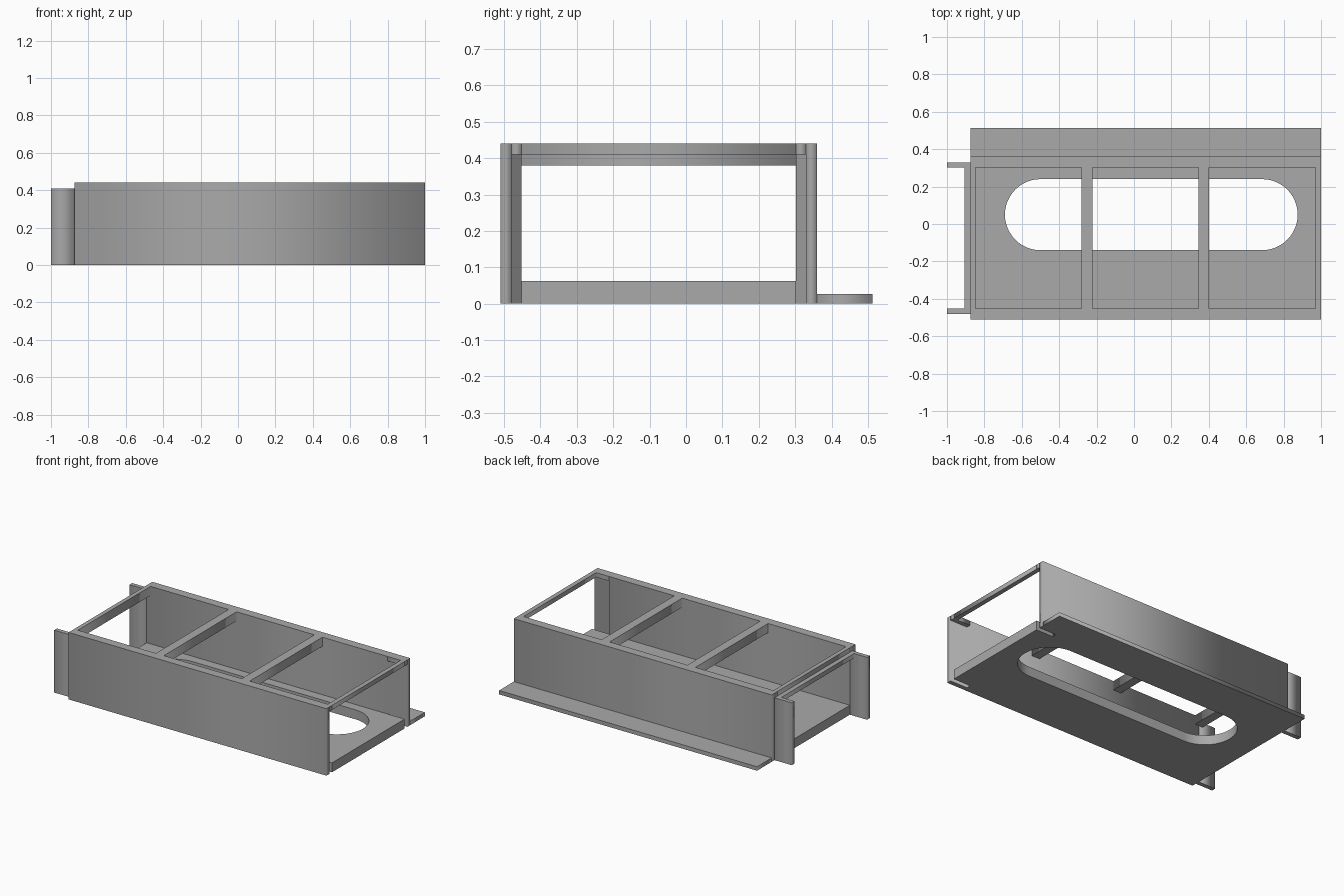
import bpy, bmesh
from math import sin, cos, pi

cube = bpy.data.objects.get("Cube")
if cube:
    bpy.data.objects.remove(cube, do_unlink=True)

grey = bpy.data.materials.new("mid grey")
grey.use_nodes = True
colour = (0.4, 0.4, 0.4, 1)
grey.diffuse_color = colour
grey.node_tree.nodes["Principled BSDF"].inputs["Base Color"].default_value = colour

# Shared dimensions
LEFT, RIGHT, SOCKET = -0.875, 1.0, 0.875
OUT, STEP, INN = 0.435, 0.405, 0.377     # half widths of shell, joint and cavity
MID = -0.075                             # y of the shell's centre line
TOP, JOINT_TOP, BAR_LOW = 0.44, 0.41, 0.38


def prism(name, outlines, z0, z1):
    """Extrude plan outlines (later ones are holes) from z0 to z1."""
    curve = bpy.data.curves.new(name, 'CURVE')
    curve.dimensions = '2D'
    curve.fill_mode = 'BOTH'
    curve.extrude = (z1 - z0) / 2
    for points in outlines:
        spline = curve.splines.new('POLY')
        spline.points.add(len(points) - 1)
        for p, (x, y) in zip(spline.points, points):
            p.co = (x, y, 0, 1)
        spline.use_cyclic_u = True
    temp = bpy.data.objects.new(name + "_outline", curve)
    bpy.context.collection.objects.link(temp)
    bpy.context.view_layer.update()
    graph = bpy.context.evaluated_depsgraph_get()
    mesh = bpy.data.meshes.new_from_object(temp.evaluated_get(graph))
    bpy.data.objects.remove(temp, do_unlink=True)
    bm = bmesh.new()
    bm.from_mesh(mesh)
    bmesh.ops.remove_doubles(bm, verts=bm.verts, dist=0.0001)
    bmesh.ops.translate(bm, verts=bm.verts, vec=(0, 0, (z0 + z1) / 2))
    bmesh.ops.recalc_face_normals(bm, faces=bm.faces)
    bm.to_mesh(mesh)
    bm.free()
    mesh.name = name
    mesh.materials.clear()
    mesh.materials.append(grey)
    obj = bpy.data.objects.new(name, mesh)
    bpy.context.collection.objects.link(obj)
    return obj


def box(name, x0, x1, y0, y1, z0, z1):
    return prism(name, [[(x0, y0), (x1, y0), (x1, y1), (x0, y1)]], z0, z1)


# Side walls, thinned at the right end to receive a neighbour's tongue
for side, s in (("front", -1), ("back", 1)):
    def y(v):
        return MID + s * v
    prism(side + "_wall", [[(LEFT, y(OUT)), (RIGHT, y(OUT)), (RIGHT, y(STEP)),
                            (SOCKET, y(STEP)), (SOCKET, y(INN)), (LEFT, y(INN))]], 0, TOP)
    box(side + "_socket_lip", SOCKET, RIGHT, *sorted((y(INN), y(STEP))), JOINT_TOP, TOP)
    box(side + "_tongue", -1, LEFT, *sorted((y(INN), y(STEP))), 0, JOINT_TOP)

# Top cross members
y0, y1 = MID - INN, MID + INN
for name, x0, x1, z0, z1 in (
        ("left_end_bar", LEFT, -0.847, BAR_LOW, TOP),
        ("left_joint_bar", -0.905, LEFT, BAR_LOW, JOINT_TOP),
        ("left_crossbar", -0.28, -0.222, BAR_LOW, TOP),
        ("right_crossbar", 0.344, 0.402, BAR_LOW, TOP),
        ("right_end_bar", 0.97, RIGHT, JOINT_TOP, TOP)):
    box(name, x0, x1, y0, y1, z0, z1)

# Floor with a long round-ended slot
R, CY, SEG = 0.19, 0.05, 24
slot = [(0.685 + R * cos(a), CY + R * sin(a))
        for a in (pi * i / SEG - pi / 2 for i in range(SEG + 1))]
slot += [(-0.5 + R * cos(a), CY + R * sin(a))
         for a in (pi * i / SEG + pi / 2 for i in range(SEG + 1))]
floor = prism("slotted_floor", [[(LEFT, y0), (RIGHT, y0), (RIGHT, y1), (LEFT, y1)], slot], 0, 0.062)
bpy.ops.object.select_all(action='DESELECT')
floor.select_set(True)
bpy.context.view_layer.objects.active = floor
bpy.ops.object.shade_smooth_by_angle()

# Mounting flange along the back
box("back_flange", LEFT, RIGHT, MID + OUT, 0.512, 0, 0.026)
